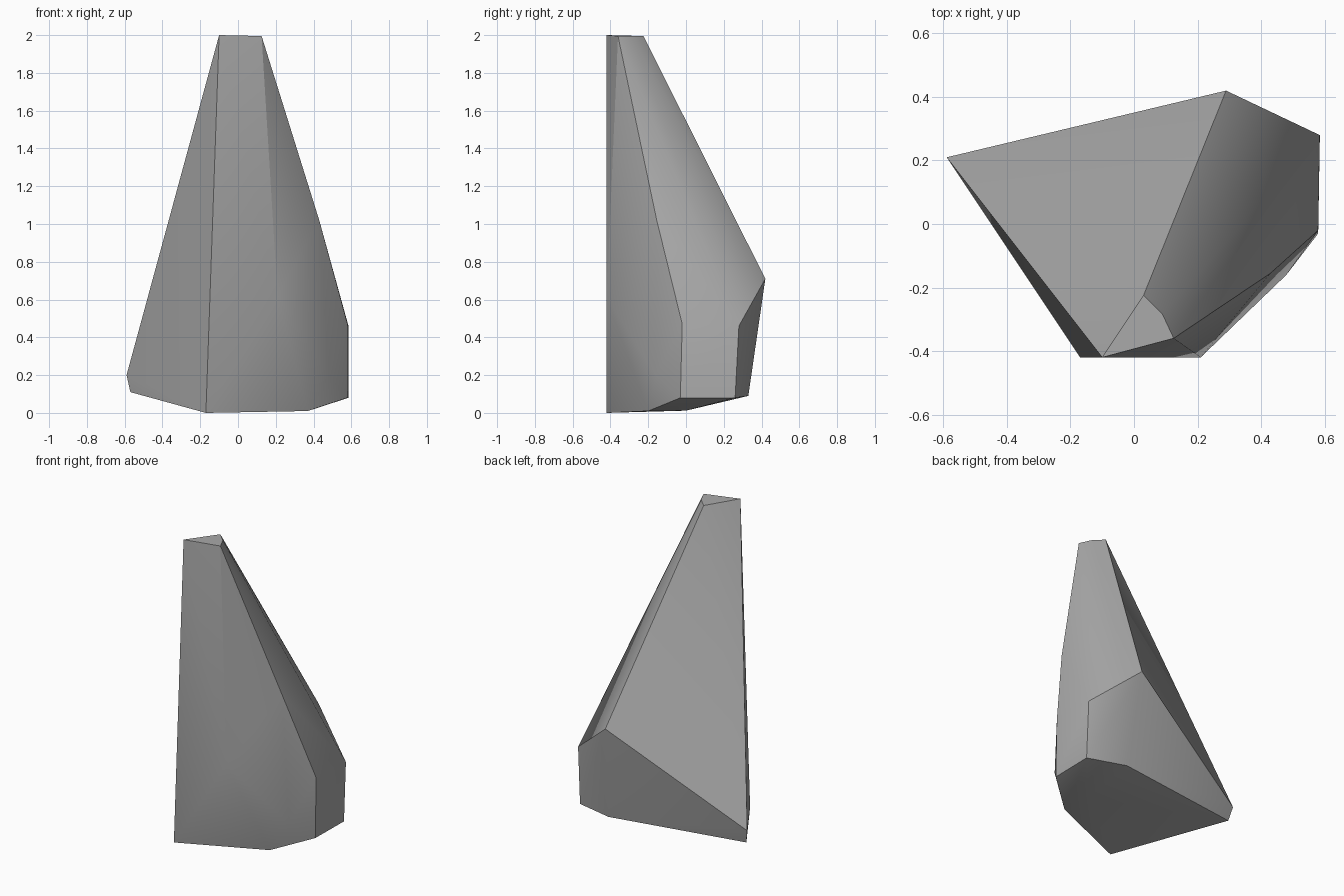
import bpy, bmesh, math

cube = bpy.data.objects.get("Cube")
if cube:
    bpy.data.objects.remove(cube, do_unlink=True)

# Stone colour
stone = bpy.data.materials.new("grey_stone")
stone.use_nodes = True
grey = (0.4, 0.4, 0.4, 1)
stone.diffuse_color = grey
stone.node_tree.nodes["Principled BSDF"].inputs["Base Color"].default_value = grey

# Corners of the chipped shard, from tip to base
tip = [(-0.10, -0.42, 2.0), (0.03, -0.225, 1.995), (0.09, -0.285, 1.995), (0.125, -0.36, 1.995)]
shoulder = [(0.43, -0.155, 1.02), (0.29, 0.42, 0.71), (0.21, -0.42, 0.61),
            (0.585, 0.28, 0.46), (0.58, -0.02, 0.47)]
foot = [(-0.59, 0.21, 0.20), (0.48, -0.16, 0.2), (-0.57, 0.19, 0.11),
        (0.33, 0.33, 0.09), (0.585, 0.26, 0.08), (0.58, -0.03, 0.08)]
base = [(-0.17, -0.42, 0.0), (0.37, -0.2, 0.01), (0.35, 0.0, 0.012)]

# Wrap the corners in a convex skin
bm = bmesh.new()
for corner in tip + shoulder + foot + base:
    bm.verts.new(corner)
hull = bmesh.ops.convex_hull(bm, input=bm.verts)
loose = [v for v in bm.verts if not v.link_faces]
bmesh.ops.delete(bm, geom=loose, context='VERTS')
bmesh.ops.dissolve_limit(bm, angle_limit=math.radians(1), verts=bm.verts, edges=bm.edges)
bmesh.ops.recalc_face_normals(bm, faces=bm.faces)

mesh = bpy.data.meshes.new("rock_shard")
bm.to_mesh(mesh)
bm.free()
mesh.materials.append(stone)
rock = bpy.data.objects.new("rock_shard", mesh)
bpy.context.collection.objects.link(rock)

# Soft facets, crisp main ridges
bpy.context.view_layer.objects.active = rock
rock.select_set(True)
bpy.ops.object.shade_smooth_by_angle(angle=math.radians(30))
